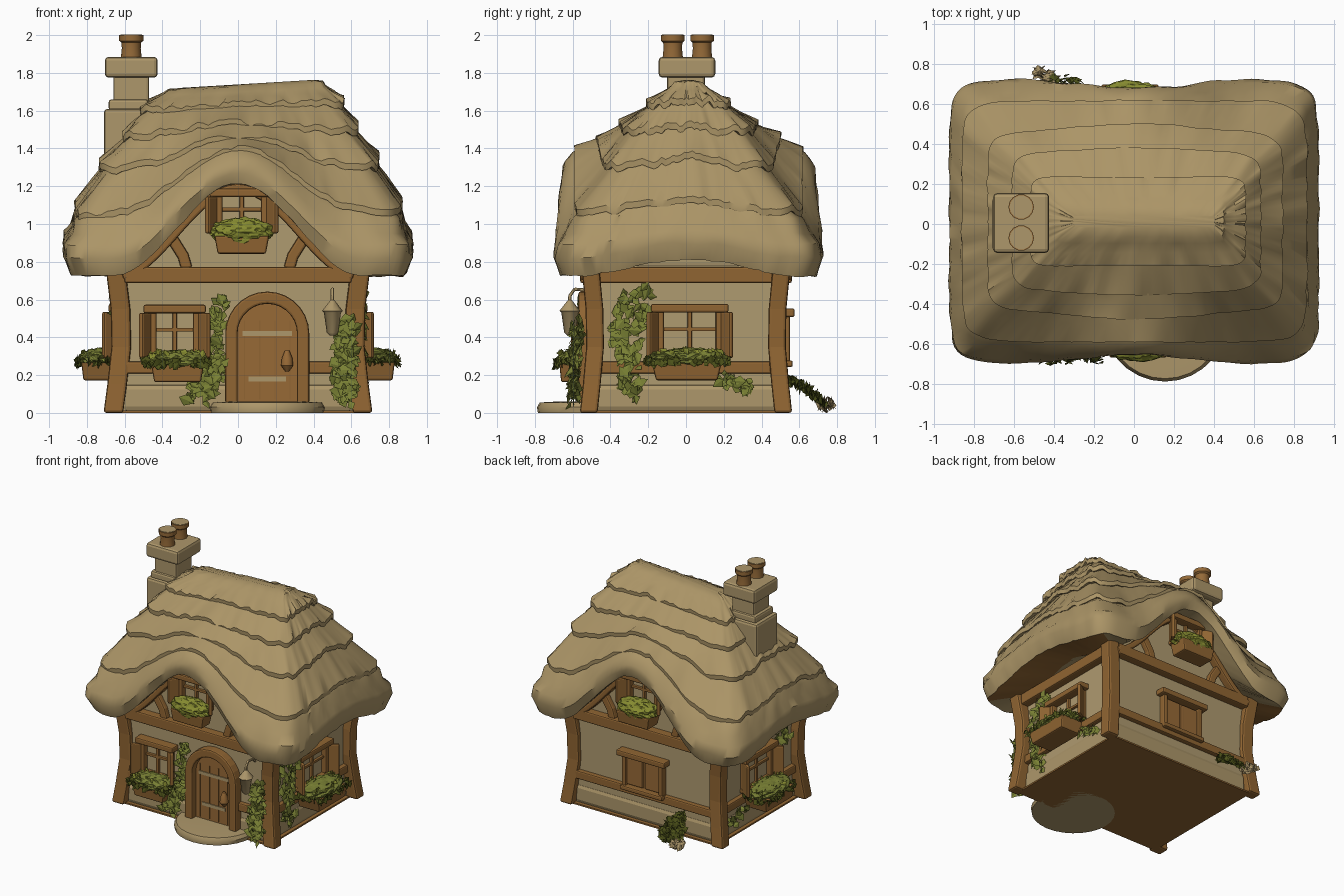
import bpy, bmesh, math, random
from mathutils import Vector, Matrix, noise

if "Cube" in bpy.data.objects:
    bpy.data.objects.remove(bpy.data.objects["Cube"])

random.seed(4)
PI = math.pi


def material(name, r, g, b):
    m = bpy.data.materials.new(name)
    m.diffuse_color = (r, g, b, 1)
    m.use_nodes = True
    m.node_tree.nodes["Principled BSDF"].inputs["Base Color"].default_value = m.diffuse_color
    return m


THATCH = material("thatch tan", .41, .30, .135)
PLASTER = material("plaster tan", .43, .325, .16)
STONE = material("stone tan", .42, .31, .145)
WOOD = material("timber brown", .28, .13, .032)
DOOR = material("door brown", .31, .142, .037)
POT = material("clay brown", .30, .145, .04)
GREEN = material("bright green", .24, .26, .03)
IVY = material("ivy green", .19, .215, .034)
DARK = material("dark green", .075, .085, .01)


def make(name, verts, faces, mat, f=Matrix(), bevel=0, angle=None):
    me = bpy.data.meshes.new(name)
    me.from_pydata([f @ Vector(v) for v in verts], [], faces)
    bm = bmesh.new()
    bm.from_mesh(me)
    bmesh.ops.recalc_face_normals(bm, faces=bm.faces)
    bm.to_mesh(me)
    bm.free()
    me.materials.append(mat)
    if angle:
        me.shade_smooth()
        me.set_sharp_from_angle(angle=math.radians(angle))
    ob = bpy.data.objects.new(name, me)
    bpy.context.collection.objects.link(ob)
    if bevel:
        b = ob.modifiers.new("bevel", 'BEVEL')
        b.width, b.segments = bevel, 2
    return ob


def loft(name, rings, mat, f=Matrix(), bevel=0, angle=None):
    n = len(rings[0])
    faces = [(k*n+i, k*n+(i+1) % n, (k+1)*n+(i+1) % n, (k+1)*n+i)
             for k in range(len(rings)-1) for i in range(n)]
    faces += [tuple(range(n)), tuple(range((len(rings)-1)*n, len(rings)*n))]
    return make(name, [p for r in rings for p in r], faces, mat, f, bevel, angle)


def box(name, c, s, mat, f=Matrix(), rz=0, bevel=.01, taper=1):
    x, y, z = (v/2 for v in s)
    rings = [[(a*x*k, b*y*k, h) for a, b in ((-1, -1), (1, -1), (1, 1), (-1, 1))]
             for h, k in ((-z, taper), (z, 1))]
    return loft(name, rings, mat, f @ Matrix.Translation(c) @ Matrix.Rotation(rz, 4, 'Z'), bevel)


def slab(name, pts, y0, y1, mat, f=Matrix(), bevel=0):
    return loft(name, [[(x, y, z) for x, z in pts] for y in (y0, y1)], mat, f, bevel)


def beam(name, pts, w, y0, y1, mat, f=Matrix()):
    """Timber of width w following (x, z) points, lying between depths y0 and y1."""
    rings = []
    for i, p in enumerate(pts):
        a, b = pts[max(i-1, 0)], pts[min(i+1, len(pts)-1)]
        d = Vector((b[0]-a[0], b[1]-a[1])).normalized() * w/2
        n = (-d.y, d.x)
        rings.append([(p[0]+s*n[0], y, p[1]+s*n[1]) for s, y in ((-1, y0), (1, y0), (1, y1), (-1, y1))])
    return loft(name, rings, mat, f, .012)


def lathe(name, c, prof, mat, f=Matrix(), n=14, sy=1):
    rings = [[(c[0]+r*math.cos(2*PI*i/n), c[1]+sy*r*math.sin(2*PI*i/n), c[2]+z) for i in range(n)]
             for r, z in prof]
    return loft(name, rings, mat, f, 0, 40)


def leaves(name, p0, p1, spread, n, size, mat, f=Matrix()):
    """Folded diamond leaves scattered along a line, mostly facing outward."""
    vs, fs = [], []
    for i in range(n):
        p = Vector(p0).lerp(Vector(p1), random.random())
        p += Vector([random.uniform(-s, s) for s in spread])
        k = size*random.uniform(.7, 1.25)
        r = Matrix.Rotation(random.uniform(-.8, .4), 3, 'X') @ Matrix.Rotation(random.uniform(-.6, .6), 3, 'Z') \
            @ Matrix.Rotation(random.uniform(0, 6.3), 3, 'Y')
        b = len(vs)
        vs += [p + r @ Vector(q)*k for q in ((0, 0, .6), (.45, .1, .05), (0, -.06, -.6), (-.45, .1, .05))]
        fs += [(b, b+1, b+2), (b, b+2, b+3)]
    return make(name, vs, fs, mat, f)


def frame(angle, dist):
    return Matrix.Rotation(angle, 4, 'Z') @ Matrix.Translation((0, -dist, 0))


FRONT, BACK = frame(0, .5), frame(PI, .5)
RIGHT, LEFT = frame(PI/2, .61), frame(-PI/2, .61)


# ---- thatched roof: hip profile blended into an eyebrow arch front and back
def arch(x):
    return math.cos(PI/2*min(abs(x)/.66, 1))**2


# half x, half y, z of the hip; y, z of the eyebrow
KEYS = [(.60, .46, .77, .46, 1.21), (.89, .68, .725, .65, 1.21), (.925, .715, .82, .67, 1.27),
        (.88, .65, .95, .645, 1.345), (.82, .56, 1.08, .57, 1.405), (.695, .405, 1.31, .455, 1.465),
        (.58, .30, 1.49, .335, 1.54), (.495, .185, 1.63, .185, 1.64), (.43, .11, 1.705, .11, 1.70),
        (.355, .03, 1.74, .03, 1.74)]
SQUARE = []
for q in range(4):
    for i in range(44):
        a, b = -1+2*i/44, -1.0
        for _ in range(q):
            a, b = -b, a
        k = (abs(a)**10 + abs(b)**10)**.1
        SQUARE.append((a/k, b/k))


def roof_ring(key, t, rag=0, seed=0):
    hx, hy, hz, dy, dz = key
    ring = []
    for a, b in SQUARE:
        x = a*hx
        w = arch(x)
        y = b*(hy+(dy-hy)*w)
        z = hz+(dz-hz)*w
        z += .09*(1-t)*abs(a)**8*math.cos(PI/2*min(abs(b)/.9, 1))**2
        n = noise.noise(Vector((a*5, b*5, seed*3.7))) + .7*noise.noise(Vector((a*14, b*14, seed*5.1)))
        g = 1 + .016*noise.noise(Vector((a*6, b*6, seed)))
        ring.append(((x + .05*t**3)*g, y*g + .013, z + rag*n + .06*x*t**2))
    return ring


rings = []
for i, key in enumerate(KEYS):
    t = max(i-1, 0)/8
    rings.append(roof_ring(key, t, .012 if i in (1, 2, 3) else .004, i))
    if i in (4, 5, 6, 7):      # ragged lip of the next thatch course
        hx, hy, hz, dy, dz = key
        for o, d in ((.012, -.024), (.042, -.034), (.044, .0)):
            rings.append(roof_ring((hx+o, hy+o, hz+d, dy+o*.8, dz+d*.8), t, .032, i+10))
    if 1 < i < 9:              # in-between row rounds each course
        nxt = KEYS[i+1]
        mid = [(p+q)/2 for p, q in zip(key, nxt)]
        mid = [mid[0]+.016, mid[1]+.014, mid[2]+.006, mid[3]+.008, mid[4]+.006]
        rings.append(roof_ring(mid, t+.06, .008, i+20))
roof = loft("thatched_roof", rings, THATCH, angle=38)
roof.data.materials.append(WOOD)
for p in roof.data.polygons[:len(SQUARE)]:     # boarded soffit along the side eaves
    if abs(p.center.x) > .7 and abs(p.center.y) < .56:
        p.material_index = 1

# ---- walls, plinth and floor
xs = [-.61+1.22*i/28 for i in range(29)]
slab("walls", [(-.61, .01), (.61, .01)] + [(x, .77+.46*arch(x)) for x in reversed(xs)], -.5, .5, PLASTER)
box("stone_plinth", (0, 0, .08), (1.24, 1.02, .15), STONE, bevel=.03)
box("floor", (0, 0, .006), (1.28, 1.06, .012), WOOD, bevel=0)

# ---- corner posts, bowed inward at mid height
for sx in (-1, 1):
    for sy in (-1, 1):
        rr = []
        for z, o in ((0, .05), (.15, .03), (.35, .008), (.55, .012), (.78, .04)):
            cx, cy = sx*(.61+o), sy*(.475+o*.8)
            rr.append([(cx+a*.052, cy+b*.047, z) for a, b in ((-1, -1), (1, -1), (1, 1), (-1, 1))])
        loft("corner_post", rr, WOOD, bevel=.015)

# ---- beams around the house and gable timbers
for f, L in ((FRONT, .6), (BACK, .6), (RIGHT, .46), (LEFT, .46)):
    box("top_beam", (0, -.02, .73), (2*L, .08, .085), WOOD, f)
    gaps = ((-L, -.06), (.37, L)) if f is FRONT else ((-L, L),)
    for a, b in gaps:
        box("mid_beam", ((a+b)/2, -.01, .24), (b-a, .05, .065), WOOD, f)
for f in (FRONT, BACK):
    beam("arch_trim", [(x, .715+.475*arch(x)) for x in xs], .045, -.06, .01, WOOD, f)
    for s in (-1, 1):
        beam("curved_brace", [(s*x, z) for x, z in ((.27, .76), (.29, .83), (.34, .91), (.41, .98))],
             .06, -.04, .01, WOOD, f)


# ---- windows with shutters and planters
def planter(f, x, z, w, top, depth=.15):
    box("planter", (x, -.02-depth/2, z), (w, depth, .095), WOOD, f, taper=.88)
    bm = bmesh.new()
    bmesh.ops.create_icosphere(bm, subdivisions=4, radius=1)
    hh = .075 if top is GREEN else .055
    for v in bm.verts:
        v.co *= 1 + .2*noise.noise(v.co*4 + Vector((x, z, w)))
    vs = [(x+v.co.x*(w/2+.02), -.02-depth/2+v.co.y*(depth/2+.015), z+.068+v.co.z*hh) for v in bm.verts]
    fs = [[v.index for v in fc.verts] for fc in bm.faces]
    bm.free()
    make("planter_greens", vs, fs, top, f)
    if top is not GREEN:
        y = -.035-depth
        leaves("planter_fringe", (x-w/2-.02, y, z+.05), (x+w/2+.02, y, z+.05), (.01, .012, .016), 34, .042, DARK, f)
        for s in (-1, 1):
            leaves("planter_fringe", (x+s*(w/2+.02), y, z+.055), (x+s*(w/2+.02), -.03, z+.055),
                   (.015, .01, .015), 14, .045, DARK, f)
        leaves("planter_tops", (x-w/2, -.02-depth/2, z+.1), (x+w/2, -.02-depth/2, z+.1),
               (.01, depth/2, .012), 50, .04, GREEN, f)


def window(f, x, z0, z1, w, closed=False, swing=.6):
    zc, h = (z0+z1)/2, z1-z0
    box("window_pane", (x, -.004, zc), (w, .009, h), DOOR if closed else PLASTER, f, bevel=0)
    for s in (-1, 1):
        box("window_jamb", (x+s*w/2, -.02, zc), (.035, .06, h), WOOD, f)
        if closed:
            box("closed_shutter", (x+s*w/4, -.015, zc), (w/2-.02, .03, h-.04), DOOR, f)
        else:
            box("open_shutter", (x+s*(w/2+.035), -.06, zc-.01), (.028, .11, h), WOOD, f, rz=s*swing)
    box("lintel", (x, -.035, z1+.01), (w+.1, .08, .045), WOOD, f)
    box("sill", (x, -.03, z0), (w+.05, .07, .035), WOOD, f)
    if not closed:
        box("mullion", (x, -.014, zc), (.022, .028, h), WOOD, f, bevel=.004)
        box("glazing_bar", (x, -.014, zc+.02), (w, .028, .02), WOOD, f, bevel=.004)


window(FRONT, -.335, .30, .54, .23)
planter(FRONT, -.32, .21, .28, IVY)
for f, x in ((RIGHT, .02), (LEFT, -.02)):
    window(f, x, .30, .545, .31)
    planter(f, x*.2, .22, .37, IVY, .2)
window(BACK, 0, .26, .52, .32, closed=True)
for f, d in ((frame(0, .53), .12), (frame(PI, .53), .15)):
    window(f, .02, .96, 1.155, .24)
    planter(f, .02, .89, .29, GREEN, d)

# ---- arched door and step
DX = .155
curve = [(DX-.19*math.cos(PI*i/14), .42+.19*math.sin(PI*i/14)) for i in range(15)]
beam("door_frame", [(DX-.19, .05), (DX-.19, .25)] + curve + [(DX+.19, .25), (DX+.19, .05)],
     .065, -.07, .01, WOOD, FRONT)
slab("door", [(DX+.17, .05)] + [(DX+(x-DX)*.9, z-.015) for x, z in reversed(curve)] + [(DX-.17, .05)],
     -.02, .01, DOOR, FRONT)
for i in range(-1, 3):
    box("door_groove", (DX-.04+i*.08, -.022, .28), (.006, .006, .42), WOOD, FRONT, bevel=0)
for z, x, w in ((.18, DX, .2), (.42, DX, .26)):
    box("door_strap", (x, -.023, z), (w, .008, .025), STONE, FRONT, bevel=0)
lathe("door_knocker", (.26, -.045, .22), [(.01, 0), (.032, .03), (.028, .07), (.012, .11)], DOOR, FRONT, 10)
lathe("door_step", (.155, -.49, 0), [(.30, 0), (.305, .03), (.29, .055), (.2, .06)], STONE, n=28, sy=.98)

# ---- hanging lantern
beam("lantern_bracket", [(.0, .62), (.03, .65), (.09, .655), (.115, .62), (.115, .585)], .018, -.009, .009, STONE,
     Matrix.Translation((.5, -.5, 0)) @ Matrix.Rotation(-PI/2, 4, 'Z'))
lathe("lantern", (.5, -.115, .41), [(.015, 0), (.03, .015), (.045, .12), (.055, .13), (.02, .175), (.008, .19)],
      STONE, FRONT, 8)

# ---- chimney
box("chimney_base", (-.605, 0, 1.40), (.21, .27, .42), STONE, bevel=.02)
box("chimney_ledge", (-.58, 0, 1.63), (.21, .23, .06), STONE, bevel=.015)
box("chimney_stack", (-.565, .0, 1.68), (.19, .2, .26), STONE, bevel=.015)
box("chimney_cap", (-.565, .005, 1.83), (.28, .3, .11), STONE, bevel=.02)
for y in (-.07, .085):
    lathe("chimney_pot", (-.565, y, 1.87), [(.056, 0), (.05, .06), (.052, .09), (.064, .1), (.064, .13), (.04, .13)], POT)
    lathe("pot_lid", (-.565, y, 1.995), [(.058, 0), (.058, .008)], STONE)

# ---- climbing ivy, corner fern and flower
leaves("door_ivy", (-.09, -.04, .62), (-.12, -.05, .3), (.035, .03, .03), 45, .055, IVY, FRONT)
leaves("door_ivy_base", (-.1, -.06, .3), (-.22, -.07, .07), (.07, .04, .03), 85, .06, IVY, FRONT)
leaves("corner_ivy", (.58, -.08, .48), (.56, -.1, .07), (.06, .03, .03), 130, .065, IVY, FRONT)
leaves("side_ivy", (-.25, -.04, .66), (-.32, -.04, .35), (.09, .03, .04), 60, .06, IVY, RIGHT)
leaves("side_ivy_base", (-.32, -.04, .38), (-.28, -.05, .08), (.05, .03, .03), 60, .06, IVY, RIGHT)
leaves("low_ivy", (.2, -.04, .18), (.36, -.04, .12), (.04, .02, .03), 32, .055, IVY, RIGHT)
leaves("left_high_ivy", (.24, -.04, .66), (.33, -.04, .48), (.07, .03, .04), 35, .055, IVY, LEFT)
leaves("left_low_ivy", (-.2, -.04, .18), (-.36, -.04, .12), (.04, .02, .03), 28, .055, IVY, LEFT)
for i in range(6):
    x = .27 + .03*i
    leaves("fern_frond", (.35, -.04, .18), (x, -.15, .12), (.015, .015, .015), 12, .05, DARK, BACK)
    leaves("fern_tip", (x, -.15, .12), (x+.02, -.25, .03), (.015, .015, .012), 12, .05, DARK, BACK)
leaves("pale_flower", (.42, -.22, .035), (.47, -.27, .05), (.03, .02, .015), 40, .055, STONE, BACK)
